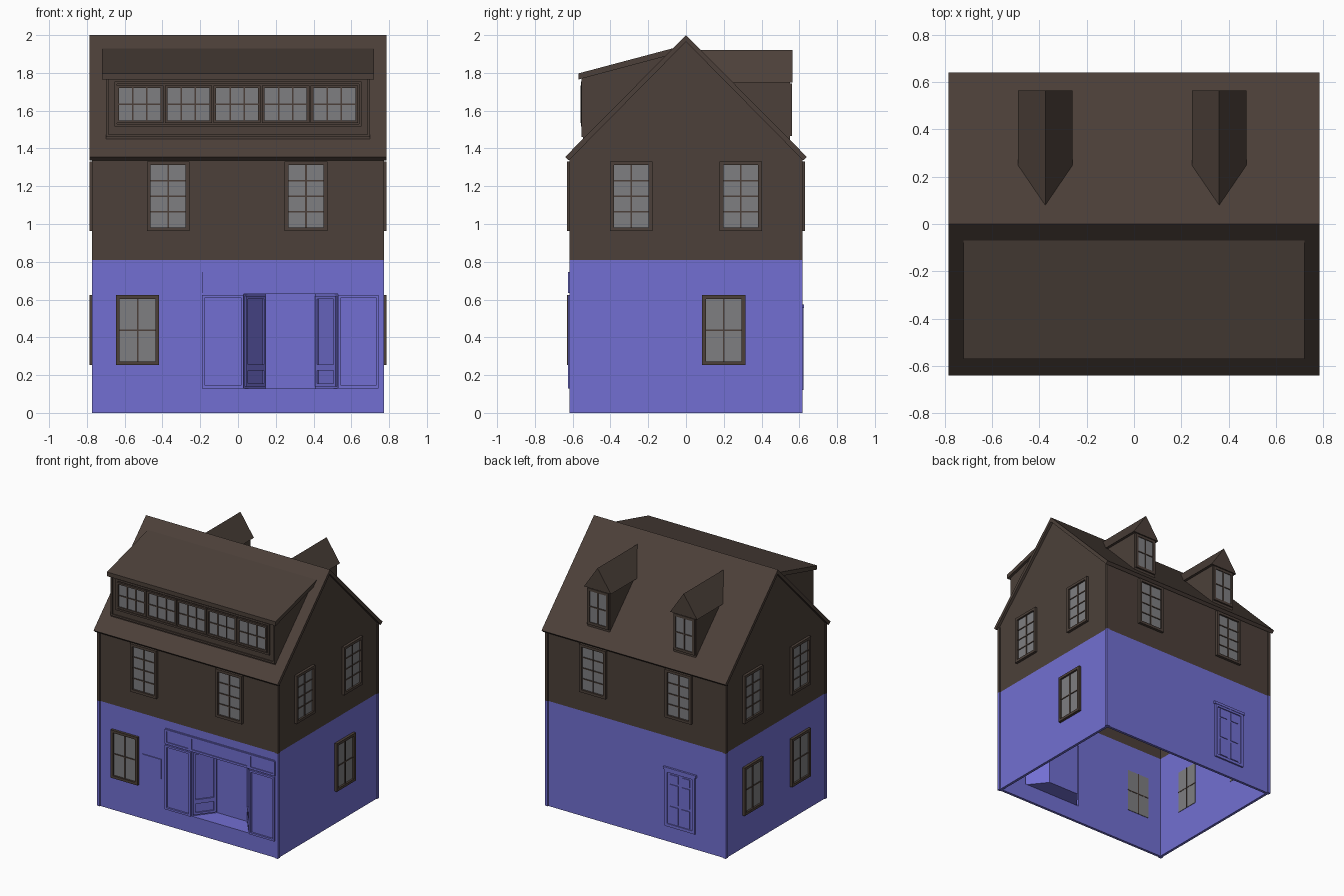
import bpy, bmesh, math
from mathutils import Matrix, Vector

if "Cube" in bpy.data.objects:
    bpy.data.objects.remove(bpy.data.objects["Cube"])


def material(name, rgb):
    m = bpy.data.materials.new(name)
    m.diffuse_color = (*rgb, 1)
    m.use_nodes = True
    m.node_tree.nodes["Principled BSDF"].inputs["Base Color"].default_value = m.diffuse_color
    return m


BLUE = material("blue paint", (0.168, 0.159, 0.645))
BROWN = material("dark brown timber", (0.072, 0.051, 0.041))
GLASS = material("grey glass", (0.21, 0.21, 0.22))
MATS = [BLUE, BROWN, GLASS]


def finish(name, bm, matrix=None):
    bmesh.ops.recalc_face_normals(bm, faces=bm.faces)
    me = bpy.data.meshes.new(name)
    bm.to_mesh(me)
    bm.free()
    for m in MATS:
        me.materials.append(m)
    ob = bpy.data.objects.new(name, me)
    if matrix:
        ob.matrix_world = matrix
    bpy.context.collection.objects.link(ob)
    return ob


def boxes(name, items, matrix=None):
    """Each item: x0, x1, y0, y1, z0, z1, material."""
    bm = bmesh.new()
    for x0, x1, y0, y1, z0, z1, mat in items:
        mid = Vector((x0 + x1, y0 + y1, z0 + z1)) / 2
        mx = Matrix.Translation(mid) @ Matrix.Diagonal((x1 - x0, y1 - y0, z1 - z0, 1))
        vs = bmesh.ops.create_cube(bm, size=1, matrix=mx)["verts"]
        for f in {f for v in vs for f in v.link_faces}:
            f.material_index = MATS.index(mat)
    return finish(name, bm, matrix)


def ring(x0, x1, z0, z1, t, y0, y1, mat):
    """Rectangular frame made from four bars."""
    return [(x0, x1, y0, y1, z0, z0 + t, mat), (x0, x1, y0, y1, z1 - t, z1, mat),
            (x0, x0 + t, y0, y1, z0 + t, z1 - t, mat), (x1 - t, x1, y0, y1, z0 + t, z1 - t, mat)]


def prism(name, yz, x0, x1, mat):
    """Profile in the y-z plane, extruded along x."""
    bm = bmesh.new()
    f = bm.faces.new([bm.verts.new((x0, y, z)) for y, z in yz])
    ext = bmesh.ops.extrude_face_region(bm, geom=[f])["geom"]
    bmesh.ops.translate(bm, vec=(x1 - x0, 0, 0),
                        verts=[v for v in ext if isinstance(v, bmesh.types.BMVert)])
    for f in bm.faces:
        f.material_index = MATS.index(mat)
    return finish(name, bm)


def place(x, y, z, deg=0):
    return Matrix.Translation((x, y, z)) @ Matrix.Rotation(math.radians(deg), 4, 'Z')


def window(name, matrix, w, h, cols, rows, t=0.02, out=0.02, inn=0.024):
    """Local -y faces outwards, y = 0 is the wall surface."""
    a, b = w / 2, h / 2
    parts = ring(-a, a, -b, b, t, -out, 0.002, BROWN)
    parts.append((-a + t, a - t, -0.006, inn, -b + t, b - t, GLASS))
    gw, gh = w - 2 * t, h - 2 * t
    for i in range(1, cols):
        x = -a + t + gw * i / cols
        parts.append((x - .004, x + .004, -.012, inn + .003, -b + t, b - t, BROWN))
    for i in range(1, rows):
        z = -b + t + gh * i / rows
        parts.append((-a + t, a - t, -.011, inn + .002, z - .004, z + .004, BROWN))
    return boxes(name, parts, matrix)


X, Y, T = 0.765, 0.61, 0.02      # outer wall faces and wall thickness
MIDZ, EAVE = 0.81, 1.35

# ground floor walls, with the shop entrance left open
boxes("ground_floor_walls", [
    (-X, X, Y - T, Y, 0, MIDZ, BLUE),
    (-X, -X + T, -Y, Y - T, 0, MIDZ, BLUE),
    (X - T, X, -Y, Y - T, 0, MIDZ, BLUE),
    (-X + T, 0.03, -Y, -Y + T, 0, MIDZ, BLUE),
    (0.53, X - T, -Y, -Y + T, 0, MIDZ, BLUE),
    (0.03, 0.53, -Y, -Y + T, 0, 0.13, BLUE),
    (0.03, 0.53, -Y, -Y + T, 0.63, MIDZ, BLUE)])

# upper floor walls and gable ends
boxes("upper_floor_walls", [(-X, X, -Y, -Y + T, MIDZ, EAVE, BROWN),
                            (-X, X, Y - T, Y, MIDZ, EAVE, BROWN)])
gable = [(-Y, MIDZ), (Y, MIDZ), (Y, EAVE), (0, 1.967), (-Y, EAVE)]
prism("left_gable_wall", gable, -X, -X + T, BROWN)
prism("right_gable_wall", gable, X - T, X, BROWN)

# corner boards
posts = []
for sx in (-1, 1):
    for sy in (-1, 1):
        xs = sorted((sx * 0.748, sx * 0.772))
        ys = sorted((sy * 0.593, sy * 0.617))
        posts += [(*xs, *ys, 0, MIDZ, BLUE), (*xs, *ys, MIDZ, EAVE, BROWN)]
boxes("corner_boards", posts)

# main roof
prism("main_roof", [(-0.64, 1.355), (0, 2.0), (0.64, 1.355), (0.62, 1.337),
                    (0, 1.965), (-0.62, 1.337)], -0.785, 0.785, BROWN)

# long shed dormer on the front slope
prism("shed_dormer_body", [(-0.545, 1.44), (-0.545, 1.785), (-0.10, 1.90), (-0.10, 1.885)],
      -0.70, 0.70, BROWN)
prism("shed_dormer_roof", [(-0.57, 1.765), (-0.57, 1.797), (-0.07, 1.93), (-0.09, 1.893)],
      -0.72, 0.72, BROWN)
boxes("shed_dormer_trim",
      ring(-0.70, 0.70, 1.46, 1.785, 0.014, -0.553, -0.543, BROWN)
      + ring(-0.655, 0.655, 1.515, 1.755, 0.014, -0.555, -0.543, BROWN))
for i in range(5):
    window("shed_dormer_window_%d" % (i + 1), place(-0.52 + 0.2575 * i, -0.545, 1.634),
           0.25, 0.20, 3, 2, t=0.014, out=0.014, inn=0.004)

# two gabled dormers on the back slope
for side, c in (("left", -0.375), ("right", 0.36)):
    prism(side + "_back_dormer_body", [(0.55, 1.43), (0.55, 1.76), (0.225, 1.76)],
          c - 0.095, c + 0.095, BROWN)
    bm = bmesh.new()
    for p in [(-.115, .565, 1.75), (.115, .565, 1.75), (0, .565, 1.92),
              (-.115, .24, 1.75), (.115, .24, 1.75), (0, .075, 1.92)]:
        bm.verts.new((c + p[0], p[1], p[2]))
    bmesh.ops.convex_hull(bm, input=bm.verts)
    for f in bm.faces:
        f.material_index = 1
    finish(side + "_back_dormer_roof", bm)
    window(side + "_back_dormer_window", place(c, 0.55, 1.605, 180), 0.18, 0.28, 2, 2,
           t=0.02, out=0.012, inn=0.004)

# sash windows: upper floor all round, then ground floor
for n, s in (("left", -0.37), ("right", 0.36)):
    window("upper_front_window_" + n, place(s, -Y, 1.147), 0.225, 0.37, 2, 4)
    window("upper_back_window_" + n, place(s, Y, 1.147, 180), 0.225, 0.37, 2, 4)
for n, s in (("front", -0.29), ("back", 0.29)):
    window("upper_right_window_" + n, place(X, s, 1.147, 90), 0.225, 0.37, 2, 4)
    window("upper_left_window_" + n, place(-X, s, 1.147, -90), 0.225, 0.37, 2, 4)
    window("lower_left_window_" + n, place(-X, s, 0.438, -90), 0.23, 0.37, 2, 2)
window("lower_right_window", place(X, 0.20, 0.438, 90), 0.23, 0.37, 2, 2)
window("lower_front_window", place(-0.532, -Y, 0.438), 0.23, 0.37, 2, 2)

# wall plaque beside the front window
boxes("wall_plaque", [(-0.385, -0.225, -Y - .007, -Y, 0.35, 0.50, BLUE)])

# shop front: header board with three panels, and framed side panels
F0, F1 = -Y - 0.014, -Y
shop = [(-0.19, 0.75, -Y - .007, F1, 0.63, 0.75, BLUE)]
for a, b in ((-0.19, 0.025), (0.025, 0.53), (0.53, 0.75)):
    shop += ring(a, b, 0.635, 0.747, 0.015, F0, F1, BLUE)
for a, b in ((-0.19, 0.03), (0.53, 0.745)):
    shop += ring(a, b, 0.13, 0.625, 0.015, F0, F1, BLUE)
boxes("shop_front", shop)

# recessed entrance with splayed sides
plan = [(0.03, -Y), (0.145, -0.46), (0.41, -0.46), (0.53, -Y)]
bm = bmesh.new()
lo = [bm.verts.new((x, y, 0.13)) for x, y in plan]
hi = [bm.verts.new((x, y, 0.63)) for x, y in plan]
for i in range(3):
    bm.faces.new((lo[i], lo[i + 1], hi[i + 1], hi[i]))
bm.faces.new(lo)
bm.faces.new(hi)
finish("entrance_recess", bm)
for n, (p, q) in (("left", plan[:2]), ("right", plan[2:])):
    d = Vector(q) - Vector(p)
    L = d.length
    boxes(n + "_entrance_panels",
          ring(0.01, L - 0.01, 0.24, 0.62, 0.016, -0.01, 0, BLUE)
          + ring(0.01, L - 0.01, 0.14, 0.24, 0.016, -0.01, 0, BLUE),
          place(p[0], p[1], 0, math.degrees(math.atan2(d.y, d.x))))

# back door with six raised panels
door = ring(-0.13, 0.13, 0.12, 0.56, 0.022, -0.012, 0, BLUE)
door += [(-0.108, 0.108, -0.004, 0, 0.12, 0.54, BLUE), (-0.14, 0.14, -.015, 0, 0.555, 0.575, BLUE)]
for x in (-0.05, 0.05):
    for z0, z1 in ((0.15, 0.28), (0.30, 0.45), (0.465, 0.525)):
        door.append((x - .035, x + .035, -.009, 0, z0, z1, BLUE))
boxes("back_door", door, place(-0.38, Y, 0, 180))
